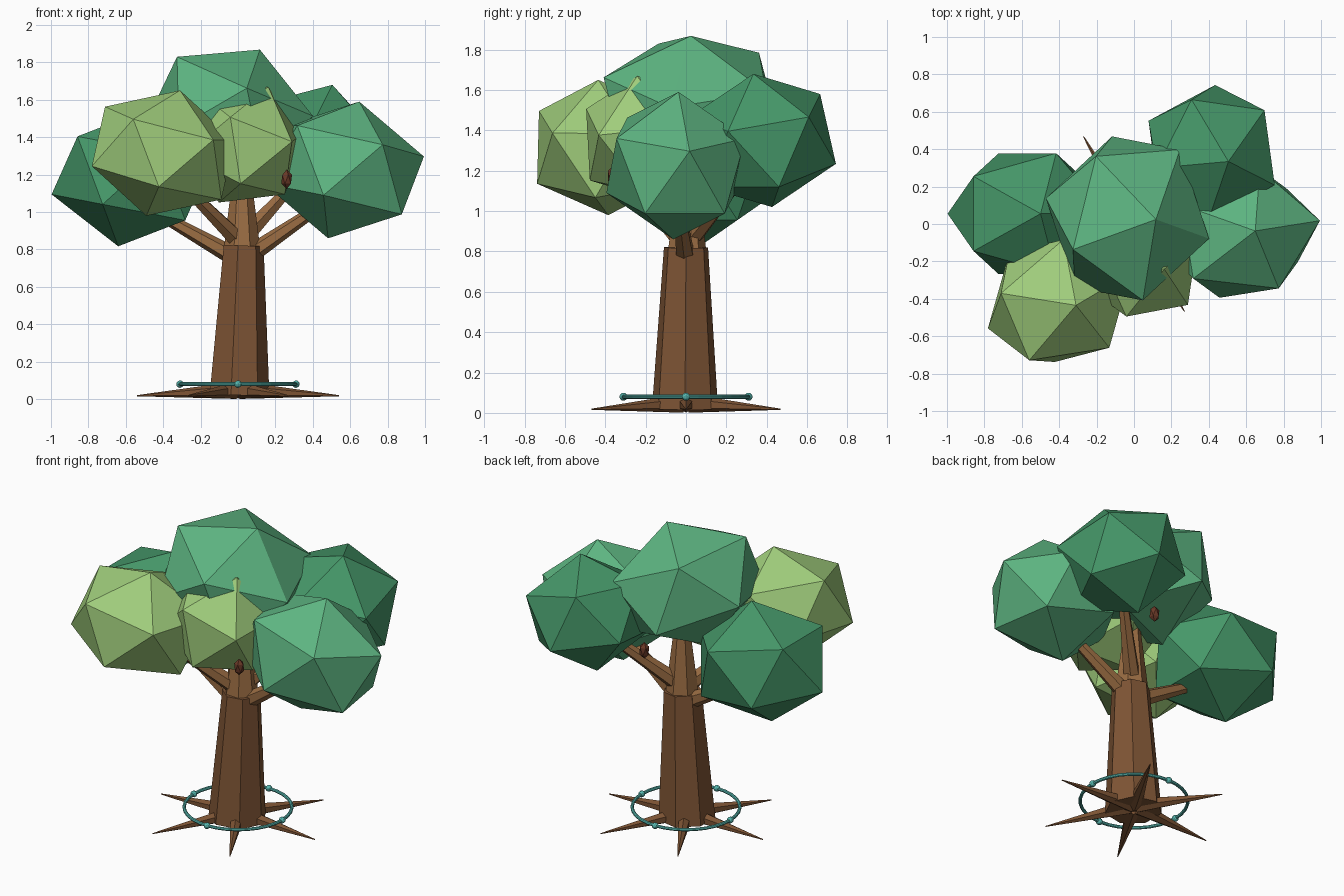
import bpy
from math import radians, cos, sin, pi
from mathutils import Vector

if "Cube" in bpy.data.objects:
    bpy.data.objects.remove(bpy.data.objects["Cube"])


def material(name, rgb):
    m = bpy.data.materials.new(name)
    m.diffuse_color = (*rgb, 1)
    m.use_nodes = True
    m.node_tree.nodes["Principled BSDF"].inputs["Base Color"].default_value = m.diffuse_color
    return m


BARK = material("bark", (0.21, 0.09, 0.035))
WOOD = material("light_wood", (0.32, 0.15, 0.055))
DARK = material("dark_leaf", (0.06, 0.31, 0.14))
MID = material("mid_leaf", (0.11, 0.46, 0.22))
LIME = material("lime_leaf", (0.35, 0.61, 0.20))
FRUIT = material("fruit", (0.14, 0.04, 0.02))
TEAL = material("teal", (0.10, 0.50, 0.45))


def finish(name, mat):
    ob = bpy.context.object
    ob.name = name
    ob.data.materials.append(mat)
    return ob


def limb(name, a, b, r1, r2, sides, mat, spin=0.0):
    """Tapered flat-sided cylinder from point a to point b."""
    a, b = Vector(a), Vector(b)
    d = b - a
    bpy.ops.mesh.primitive_cone_add(vertices=sides, radius1=r1, radius2=r2,
                                    depth=d.length, location=(a + b) / 2)
    ob = finish(name, mat)
    ob.rotation_mode = 'QUATERNION'
    ob.rotation_quaternion = d.to_track_quat('Z', 'Y')
    for v in ob.data.vertices:
        x, y = v.co.x, v.co.y
        v.co.x = x * cos(spin) - y * sin(spin)
        v.co.y = x * sin(spin) + y * cos(spin)
    return ob


def blob(name, loc, scale, rot, mat, sub=1):
    """Scaled and tilted icosahedron."""
    bpy.ops.mesh.primitive_ico_sphere_add(subdivisions=sub, radius=1, location=loc,
                                          rotation=[radians(a) for a in rot])
    ob = finish(name, mat)
    ob.scale = scale
    return ob


# Trunk: lower bole and narrower upper stem
limb("trunk", (0, -0.005, 0.02), (0.025, 0, 0.82), 0.168, 0.112, 7, BARK, 0.25)
limb("upper_trunk", (0.022, 0, 0.76), (0.02, 0.01, 1.36), 0.105, 0.03, 7, WOOD, 0.25)

# Six spike roots
for i in range(6):
    a = i * pi / 3
    limb(f"root_{i + 1}", (0.02 * cos(a), 0.02 * sin(a), 0.047),
         (0.54 * cos(a), 0.54 * sin(a), 0.018), 0.046, 0.003, 6, BARK)

# Branches reaching into the crown
branches = [((0.0, 0.0, 0.75), (-0.48, 0.04, 1.02)),
            ((0.03, 0.0, 0.75), (0.5, -0.04, 1.07)),
            ((0.01, -0.01, 0.84), (-0.35, -0.32, 1.2)),
            ((0.03, 0.02, 0.86), (0.36, 0.32, 1.22))]
for i, (a, b) in enumerate(branches):
    limb(f"branch_{i + 1}", a, b, 0.052, 0.025, 6, WOOD)

# Leaf clumps
blob("leaf_left", (-0.57, 0.055, 1.18), (0.45, 0.38, 0.37), (0, 11, 0), DARK)
blob("leaf_right", (0.565, -0.05, 1.225), (0.455, 0.38, 0.375), (0, 13, 9), MID)
blob("leaf_top", (-0.035, 0.03, 1.52), (0.465, 0.49, 0.38), (-5.5, 23, -16), MID)
blob("leaf_back", (0.415, 0.38, 1.35), (0.39, 0.39, 0.345), (0, 17, -27), DARK)
blob("leaf_front_left", (-0.40, -0.41, 1.315), (0.43, 0.375, 0.348), (10, 12, 25), LIME)
blob("leaf_front", (0.03, -0.19, 1.36), (0.34, 0.36, 0.34), (19, 16, 30), LIME)

# Hanging fruit
for i, p in enumerate([(0.26, -0.36, 1.175), (0.09, 0.29, 1.16)]):
    blob(f"fruit_{i + 1}", p, (0.032, 0.032, 0.052), (0, 0, 0), FRUIT)

# Ring with four beads around the base
bpy.ops.mesh.primitive_torus_add(major_radius=0.31, minor_radius=0.01, major_segments=32,
                                 minor_segments=8, location=(0, 0, 0.08))
finish("base_ring", TEAL)
for i in range(4):
    a = i * pi / 2
    blob(f"ring_bead_{i + 1}", (0.31 * cos(a), 0.31 * sin(a), 0.08),
         (0.02, 0.02, 0.02), (0, 0, 0), TEAL, 2)
